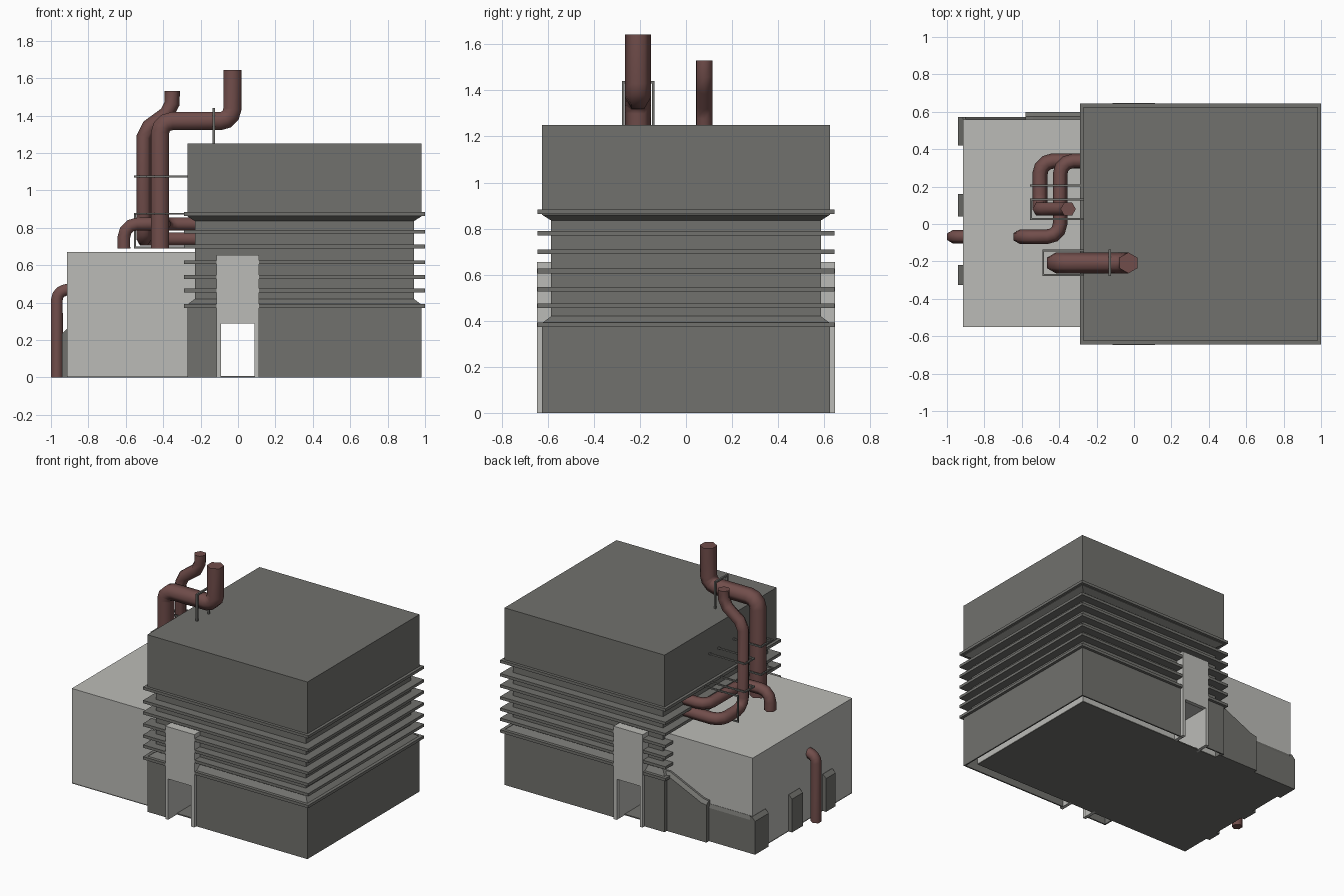
import bpy, bmesh, math
from mathutils import Vector, Quaternion

if "Cube" in bpy.data.objects:
    bpy.data.objects.remove(bpy.data.objects["Cube"])


def material(name, rgb):
    m = bpy.data.materials.new(name)
    m.diffuse_color = (*rgb, 1)
    m.use_nodes = True
    m.node_tree.nodes["Principled BSDF"].inputs["Base Color"].default_value = m.diffuse_color
    return m


DARK = material("dark_concrete", (0.165, 0.165, 0.153))
LIGHT = material("pale_concrete", (0.50, 0.50, 0.475))
RUST = material("rusty_pipe", (0.165, 0.075, 0.07))


def finish(bm, name, mat):
    bmesh.ops.recalc_face_normals(bm, faces=bm.faces)
    me = bpy.data.meshes.new(name)
    bm.to_mesh(me)
    bm.free()
    ob = bpy.data.objects.new(name, me)
    bpy.context.collection.objects.link(ob)
    if mat:
        me.materials.append(mat)
    return ob


def loft(name, rings, mat):
    """Skin a list of equal-length point rings and cap both ends."""
    bm = bmesh.new()
    vs = [[bm.verts.new(p) for p in r] for r in rings]
    n = len(vs[0])
    for a, b in zip(vs, vs[1:]):
        for i in range(n):
            j = (i + 1) % n
            bm.faces.new((a[i], a[j], b[j], b[i]))
    bm.faces.new(vs[0][::-1])
    bm.faces.new(vs[-1])
    return finish(bm, name, mat)


def rect(x0, x1, y0, y1, z):
    return [(x0, y0, z), (x1, y0, z), (x1, y1, z), (x0, y1, z)]


def box(name, x0, x1, y0, y1, z0, z1, mat):
    return loft(name, [rect(x0, x1, y0, y1, z0), rect(x0, x1, y0, y1, z1)], mat)


def cut(ob, cutter):
    mod = ob.modifiers.new("door_cut", 'BOOLEAN')
    mod.object = cutter
    mod.operation = 'DIFFERENCE'
    mod.solver = 'EXACT'
    bpy.context.view_layer.update()
    dg = bpy.context.evaluated_depsgraph_get()
    me = bpy.data.meshes.new_from_object(ob.evaluated_get(dg))
    ob.modifiers.clear()
    ob.data = me


def fillet(pts, r, seg=3):
    """Round the inner corners of a polyline."""
    pts = [Vector(p) for p in pts]
    out = [pts[0]]
    for a, p, b in zip(pts, pts[1:], pts[2:]):
        u, v = (a - p).normalized(), (b - p).normalized()
        ang = u.angle(v)
        d = r / math.tan(ang / 2)
        c = p + (u + v).normalized() * (r / math.sin(ang / 2))
        s, e = p + u * d - c, p + v * d - c
        n = seg if ang < 2 else 1
        q = s.rotation_difference(e)
        out += [c + Quaternion().slerp(q, i / n) @ s for i in range(n + 1)]
    return out + [pts[-1]]


def pipe(name, pts, radius, bend):
    """Six-sided tube swept along a rounded path."""
    path = fillet(pts, bend)
    ref, prev, rings = Vector((0, 1, 0)), None, []
    for i, p in enumerate(path):
        t = (path[min(i + 1, len(path) - 1)] - path[max(i - 1, 0)])
        if 0 < i < len(path) - 1:
            t = (path[i + 1] - p).normalized() + (p - path[i - 1]).normalized()
        t.normalize()
        if prev:
            ref = prev.rotation_difference(t) @ ref
        prev = t
        side = t.cross(ref)
        rings.append([p + radius * (ref * math.cos(k * math.pi / 3) + side * math.sin(k * math.pi / 3))
                      for k in range(6)])
    ob = loft(name, rings, RUST)
    for f in ob.data.polygons:
        f.use_smooth = len(f.vertices) == 4
    return ob


# Tower shell: recessed middle band, hollow foot
def tower_ring(z, d):
    return rect(-0.27 + d, 0.98 - d, -0.625 + d, 0.625 - d, z)


tower = loft("tower", [tower_ring(z, d) for z, d in (
    (0.37, 0.01), (0, 0.01), (0, 0), (0.39, 0), (0.42, 0.04),
    (0.835, 0.04), (0.86, 0), (1.25, 0))], DARK)

# Ledges around the recess
for i, z in enumerate((0.382, 0.465, 0.536, 0.616, 0.70, 0.779, 0.874)):
    box(f"ledge_{i + 1}", -0.29, 1.0, -0.645, 0.645, z - 0.01, z + 0.01, DARK)

# Low hall and floor plate
hall = box("hall", -0.913, 0.92, -0.55, 0.56, 0.008, 0.67, LIGHT)
box("floor_plate", -0.913, 0.92, -0.55, 0.56, 0, 0.008, DARK)

# Door frames front and back, with a passage cut through everything
parts = [tower, hall]
for name, s in (("front", -1), ("back", 1)):
    y0, y1 = sorted((s * 0.53, s * 0.647))
    parts.append(box(f"{name}_door_frame", -0.115, 0.112, y0, y1, 0, 0.655, LIGHT))
cutter = box("passage_cutter", -0.092, 0.087, -1, 1, -0.5, 0.287, None)
for ob in parts:
    cut(ob, cutter)
bpy.data.objects.remove(cutter)

# Buttresses on the left wall, chamfered along the top
for i, (y0, y1) in enumerate(((-0.325, -0.22), (0.04, 0.16), (0.42, 0.572))):
    loft(f"buttress_{i + 1}", [rect(-0.94, -0.90, y0, y1, 0), rect(-0.94, -0.90, y0, y1, 0.235),
                               rect(-0.915, -0.90, y0, y1, 0.26)], DARK)

# Skirting on the back wall, rising toward the tower
loft("back_skirting", [rect(-0.94, -0.58, 0.55, 0.572, 0), rect(-0.94, -0.58, 0.55, 0.572, 0.235),
                       rect(-0.915, -0.58, 0.55, 0.562, 0.26)], DARK)
loft("back_ramp", [[(x, 0.54, 0), (x, 0.60, 0), (x, 0.60, h), (x, 0.575, h + 0.02), (x, 0.54, h + 0.02)]
                   for x, h in ((-0.58, 0.265), (-0.54, 0.27), (-0.28, 0.39), (-0.25, 0.39))], DARK)

# Pipes
pipe("main_exhaust", [(-0.417, -0.208, 0.69), (-0.417, -0.208, 1.37), (-0.03, -0.208, 1.37),
                      (-0.03, -0.208, 1.643)], 0.056, 0.065)
pipe("second_exhaust", [(-0.2, 0.337, 0.74), (-0.503, 0.337, 0.74), (-0.503, 0.08, 0.74),
                        (-0.503, 0.08, 1.32), (-0.352, 0.08, 1.43), (-0.352, 0.08, 1.53)], 0.041, 0.07)
pipe("roof_feed", [(-0.2, 0.337, 0.82), (-0.395, 0.337, 0.82), (-0.395, -0.068, 0.82),
                   (-0.61, -0.068, 0.82), (-0.61, -0.068, 0.69)], 0.039, 0.07)
pipe("wall_drain", [(-0.968, -0.068, 0), (-0.968, -0.068, 0.455), (-0.89, -0.068, 0.475)], 0.036, 0.05)


# Pipe brackets: thin bars bent around the pipes
def bracket(name, pts, t=0.005):
    for i, (a, b) in enumerate(zip(pts, pts[1:])):
        lo = [min(p, q) - t for p, q in zip(a, b)]
        hi = [max(p, q) + t for p, q in zip(a, b)]
        box(f"{name}_{i + 1}", lo[0], hi[0], lo[1], hi[1], lo[2], hi[2], DARK)


def wall_bracket(name, x, y0, y1, z):
    bracket(name, [(-0.25, y0, z), (x, y0, z), (x, y1, z), (-0.25, y1, z)])


wall_bracket("main_bracket_high", -0.485, -0.272, -0.142, 1.073)
wall_bracket("main_bracket_low", -0.485, -0.272, -0.142, 0.875)
wall_bracket("second_bracket_high", -0.55, 0.027, 0.13, 1.073)
wall_bracket("second_bracket_low", -0.55, 0.027, 0.13, 0.875)
bracket("feed_bracket", [(-0.22, 0.205, 0.875), (-0.55, 0.205, 0.875), (-0.55, 0.205, 0.695),
                         (-0.22, 0.205, 0.695)])
bracket("roof_bracket", [(-0.13, -0.272, 1.24), (-0.13, -0.272, 1.435), (-0.13, -0.142, 1.435),
                         (-0.13, -0.142, 1.24)], 0.006)
